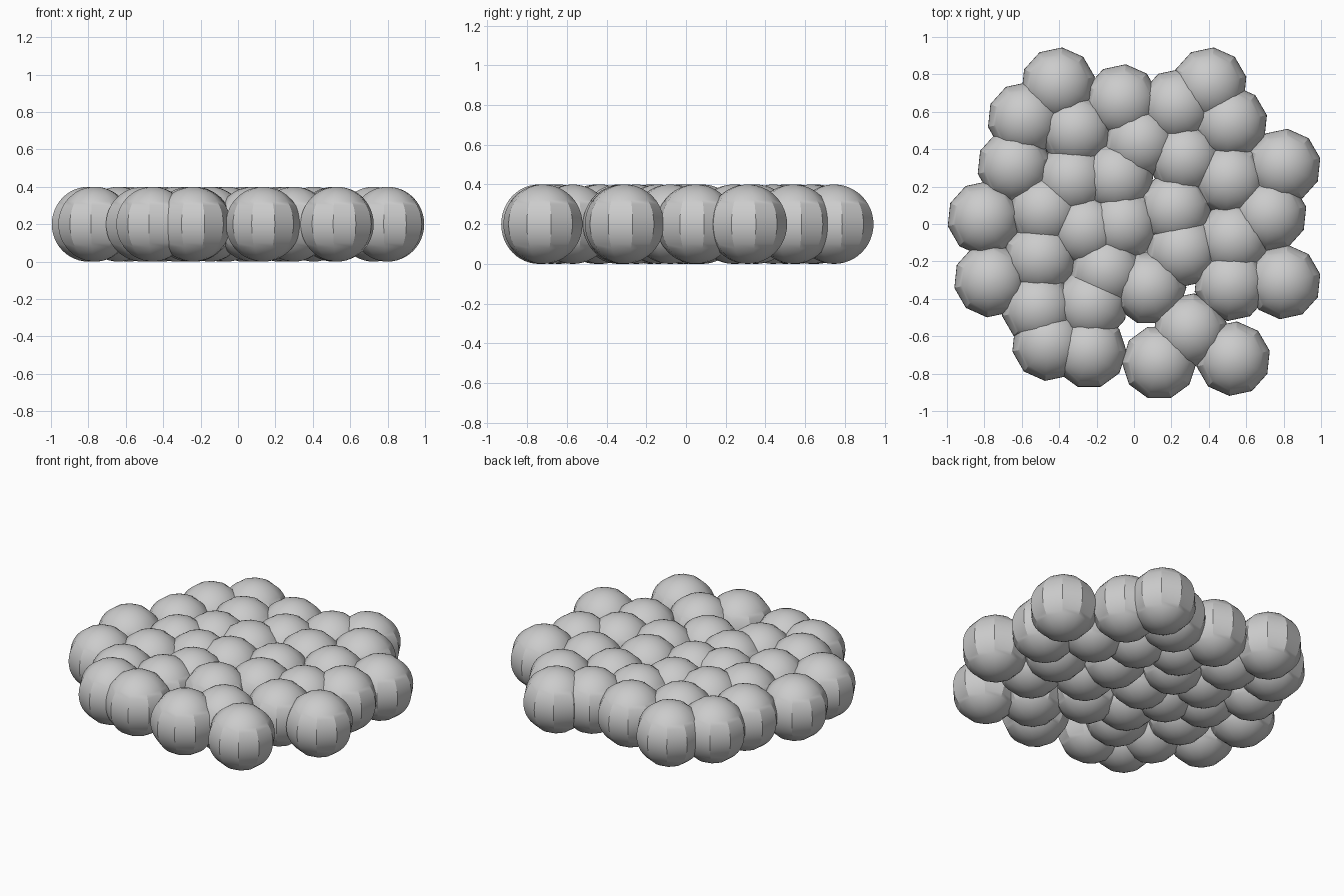
import bpy
from math import radians

R = 0.2  # ball radius; every ball rests on z = 0

# Ball centres (x, y), packed in a flat disc, back row to front row
CENTRES = [
    (-0.405, 0.745), (0.405, 0.745), (-0.065, 0.655), (0.23, 0.63), (-0.585, 0.56),
    (0.515, 0.54), (-0.31, 0.50), (0.03, 0.44), (0.27, 0.35), (0.80, 0.31),
    (-0.64, 0.31), (-0.33, 0.24), (-0.09, 0.25), (0.51, 0.24), (0.22, 0.08),
    (-0.80, 0.03), (-0.48, 0.07), (-0.26, -0.03), (-0.06, 0.0), (0.725, 0.05),
    (0.53, -0.08), (0.26, -0.14), (-0.50, -0.18), (-0.15, -0.25), (-0.765, -0.30),
    (0.52, -0.32), (0.80, -0.31), (0.08, -0.34), (-0.51, -0.45), (-0.23, -0.43),
    (0.30, -0.57), (-0.455, -0.64), (-0.24, -0.68), (0.135, -0.74), (0.53, -0.72),
]
FLAT_FRONT = {27, 32, 33}  # balls turned with a flat side to the front

# One ten-sided ball with a finely curved profile
bpy.ops.mesh.primitive_uv_sphere_add(segments=10, ring_count=24, radius=R)
first = bpy.context.object
bpy.ops.object.shade_smooth_by_angle(angle=radians(30))
first.data.name = "ball"

# Place the ball at every centre, sharing the mesh
for i, (x, y) in enumerate(CENTRES):
    ball = first
    if i:
        ball = bpy.data.objects.new("ball", first.data)
        bpy.context.collection.objects.link(ball)
    ball.name = f"ball_{i + 1:02d}"
    ball.location = (x, y, R)
    # the primitive has a vertex on the y axis; offset from there
    ball.rotation_euler.z = radians(18 if i in FLAT_FRONT else -6)
